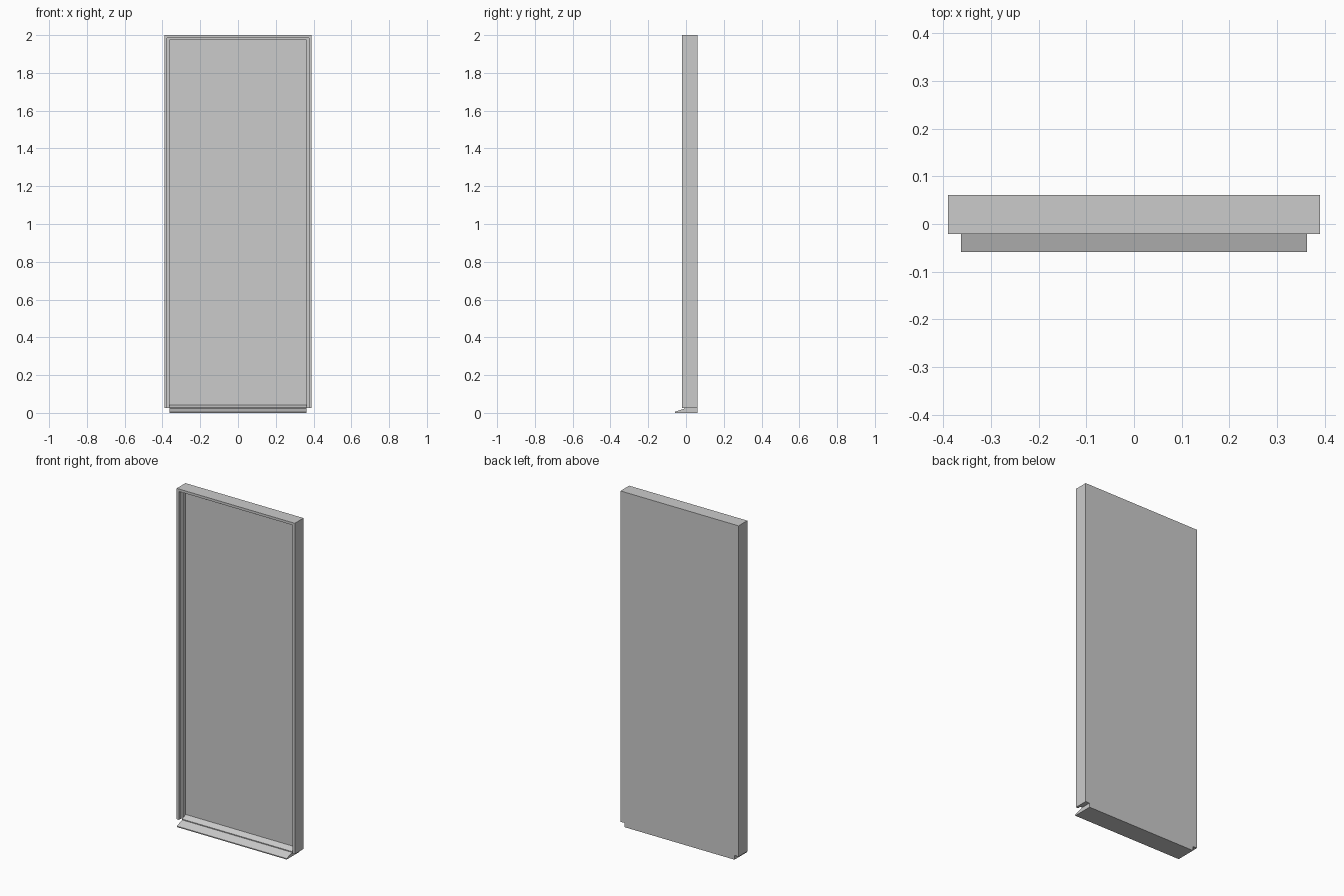
import bpy, bmesh

if "Cube" in bpy.data.objects:
    bpy.data.objects.remove(bpy.data.objects["Cube"])

W, H, BASE = 0.39, 2.0, 0.025      # half width, height, bottom of the jambs
LIP = 0.027                        # width of the frame border
BACK, LEAF = 0.061, 0.025          # back plane and front plane of the leaf


def loft(name, rings):
    """Join equal-length closed rings of points into a capped solid."""
    bm = bmesh.new()
    loops = [[bm.verts.new(p) for p in r] for r in rings]
    n = len(loops[0])
    for a, b in zip(loops, loops[1:]):
        for i in range(n):
            j = (i + 1) % n
            bm.faces.new((a[i], a[j], b[j], b[i]))
    bm.faces.new(loops[0])
    bm.faces.new(loops[-1])
    bmesh.ops.recalc_face_normals(bm, faces=bm.faces)
    me = bpy.data.meshes.new(name)
    bm.to_mesh(me)
    bm.free()
    ob = bpy.data.objects.new(name, me)
    bpy.context.collection.objects.link(ob)
    return ob


# Stepped frame: profile (distance inward, y) swept up, across and down
frame = [(0, -0.021), (0.015, -0.021), (0.015, 0.0), (LIP, 0.0), (LIP, BACK), (0, BACK)]
loft("door_frame", [
    [(-W + d, y, BASE) for d, y in frame],
    [(-W + d, y, H - d) for d, y in frame],
    [(W - d, y, H - d) for d, y in frame],
    [(W - d, y, BASE) for d, y in frame],
])

# Sloped, stepped sill running between the jambs
X = W - LIP
sill = [(-0.059, 0), (-0.059, 0.006), (-0.008, 0.023), (-0.008, 0.028),
        (LEAF, 0.043), (BACK, 0.043), (BACK, 0)]
loft("sill", [[(x, y, z) for y, z in sill] for x in (-X, X)])

# Flat leaf closing the opening, flush with the back
leaf = [(-X, LEAF), (X, LEAF), (X, BACK), (-X, BACK)]
loft("door_leaf", [[(x, y, z) for x, y in leaf] for z in (0.043, H - LIP)])
